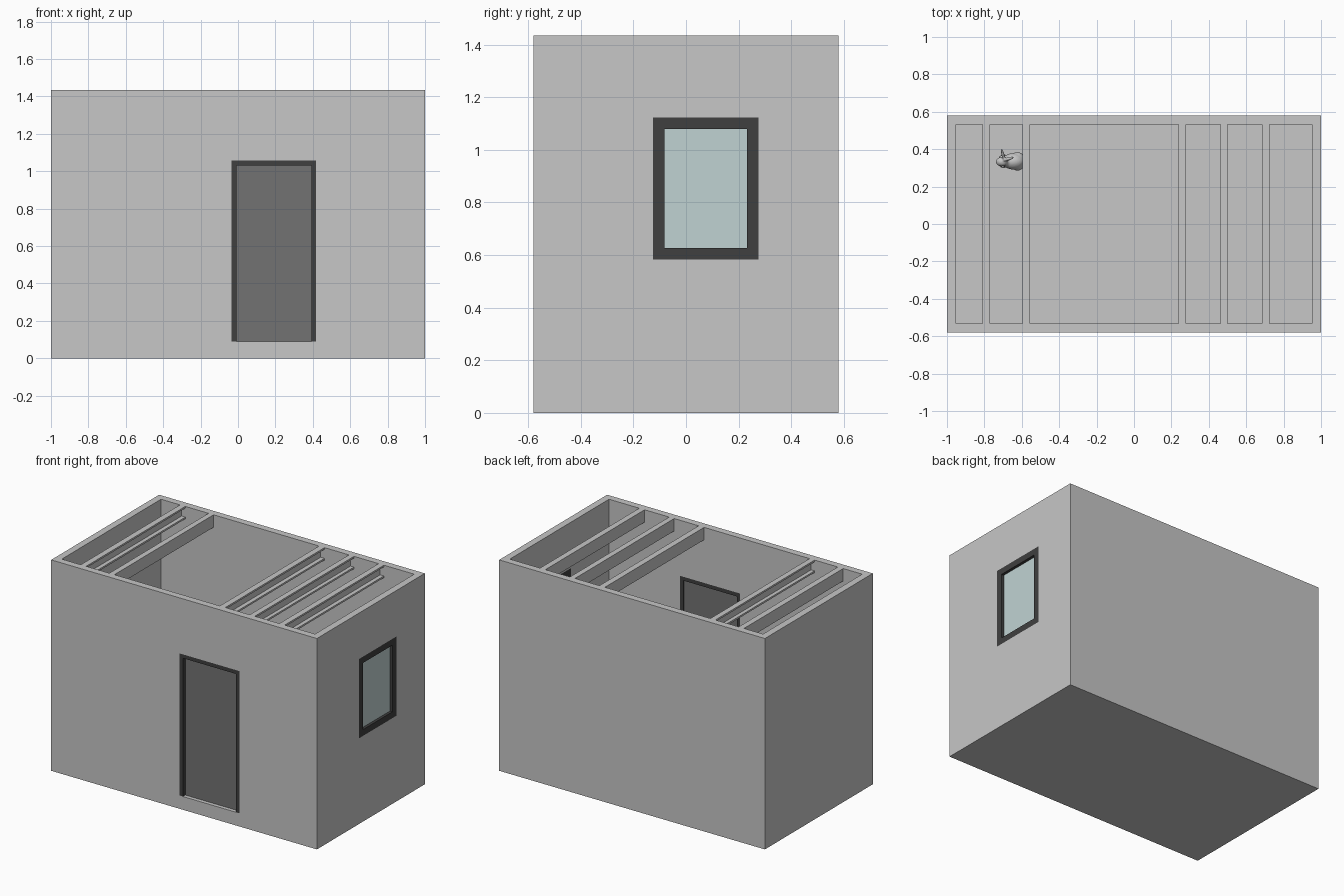
import bpy, bmesh
from mathutils import Matrix, Vector, Euler

if "Cube" in bpy.data.objects:
    bpy.data.objects.remove(bpy.data.objects["Cube"])


def material(name, r, g, b):
    m = bpy.data.materials.new(name)
    m.diffuse_color = (r, g, b, 1)
    m.use_nodes = True
    m.node_tree.nodes["Principled BSDF"].inputs["Base Color"].default_value = m.diffuse_color
    return m


GREY = material("wall grey", 0.57, 0.57, 0.57)
DARK = material("frame charcoal", 0.05, 0.05, 0.05)
DOOR = material("door grey", 0.17, 0.17, 0.17)
GLASS = material("pale glass", 0.53, 0.65, 0.65)

X, Y, H, T, FLOOR = 1.0, 0.58, 1.435, 0.047, 0.09


def add_object(name, bm, mat):
    bmesh.ops.recalc_face_normals(bm, faces=bm.faces[:])
    me = bpy.data.meshes.new(name)
    bm.to_mesh(me)
    bm.free()
    me.materials.append(mat)
    ob = bpy.data.objects.new(name, me)
    bpy.context.collection.objects.link(ob)
    return ob


def box(name, x0, x1, y0, y1, z0, z1, mat):
    bm = bmesh.new()
    centre = Vector((x0 + x1, y0 + y1, z0 + z1)) / 2
    bmesh.ops.create_cube(bm, size=1, matrix=Matrix.Translation(centre)
                          @ Matrix.Diagonal((x1 - x0, y1 - y0, z1 - z0, 1)))
    return add_object(name, bm, mat)


def prism(name, points, direction, mat):
    """Extrude a closed outline along a direction."""
    bm = bmesh.new()
    face = bm.faces.new([bm.verts.new(p) for p in points])
    out = bmesh.ops.extrude_face_region(bm, geom=[face], use_keep_orig=True)
    verts = [v for v in out["geom"] if isinstance(v, bmesh.types.BMVert)]
    bmesh.ops.translate(bm, verts=verts, vec=direction)
    return add_object(name, bm, mat)


def bake(ob):
    """Apply all modifiers of an object."""
    dg = bpy.context.evaluated_depsgraph_get()
    me = bpy.data.meshes.new_from_object(ob.evaluated_get(dg))
    ob.modifiers.clear()
    ob.data = me


def cut(ob, cutter):
    mod = ob.modifiers.new("cut", "BOOLEAN")
    mod.operation = "DIFFERENCE"
    mod.solver = "EXACT"
    mod.object = cutter
    bake(ob)
    bpy.data.objects.remove(cutter)


# Door and window outlines
DX0, DX1, DZ1, DB = -0.035, 0.418, 1.057, 0.026
WY0, WY1, WZ0, WZ1, WB = -0.125, 0.275, 0.583, 1.122, 0.043

# Open-topped shell with door and window openings
shell = box("room_shell", -X, X, -Y, Y, 0, H, GREY)
cut(shell, box("inside_cutter", -X + T, X - T, -Y + T, Y - T, FLOOR, H + 1, GREY))
cut(shell, box("door_cutter", DX0, DX1, -Y - 0.1, -Y + T + 0.1, FLOOR, DZ1, GREY))
cut(shell, box("window_cutter", X - T - 0.1, X + 0.1, WY0, WY1, WZ0, WZ1, GREY))

# Door frame (open at the bottom) and recessed door leaf
outline = [(DX0, FLOOR), (DX0, DZ1), (DX1, DZ1), (DX1, FLOOR),
           (DX1 - DB, FLOOR), (DX1 - DB, DZ1 - DB),
           (DX0 + DB, DZ1 - DB), (DX0 + DB, FLOOR)]
prism("door_frame", [(x, -Y, z) for x, z in outline], (0, T, 0), DARK)
box("door_leaf", DX0 + DB, DX1 - DB, -Y + 0.026, -Y + 0.04, FLOOR, DZ1 - DB, DOOR)

# Window frame and pane
frame = box("window_frame", X - T, X, WY0, WY1, WZ0, WZ1, DARK)
cut(frame, box("pane_cutter", X - T - 0.1, X + 0.1, WY0 + WB, WY1 - WB,
               WZ0 + WB, WZ1 - WB, DARK))
box("window_pane", X - 0.028, X - 0.019, WY0 + WB, WY1 - WB,
    WZ0 + WB, WZ1 - WB, GLASS)

# Ceiling beams: C channels spanning the room, (x0, x1, open side)
BH, BT = 0.085, 0.012
beams = [(-0.81, -0.77, 1), (-0.595, -0.557, -1), (0.237, 0.278, 1),
         (0.462, 0.5, 1), (0.685, 0.725, 1)]
for i, (x0, x1, side) in enumerate(beams):
    web, lip = (x0, x1) if side > 0 else (x1, x0)
    inner = web + side * BT
    lo, hi = H - BH, H
    section = [(web, lo), (lip, lo), (lip, lo + BT), (inner, lo + BT),
               (inner, hi - BT), (lip, hi - BT), (lip, hi), (web, hi)]
    prism(f"ceiling_beam_{i + 1}", [(x, -Y + T, z) for x, z in section],
          (0, 2 * (Y - T), 0), GREY)

# Small rabbit ornament on the floor: blended ellipsoids (offset, radii, tilt)
parts = [
    ((0.000, 0.000, 0.050), (0.060, 0.044, 0.048), (0, 0, 0)),       # body
    ((0.022, 0.000, 0.042), (0.042, 0.050, 0.042), (0, 0, 0)),       # haunches
    ((-0.035, 0.000, 0.055), (0.030, 0.034, 0.045), (0, 0, 0)),      # chest
    ((-0.062, -0.002, 0.097), (0.032, 0.025, 0.025), (0, -0.3, 0)),  # head
    ((-0.055, 0.032, 0.126), (0.008, 0.042, 0.014), (0.5, 0, 0.25)),  # ear
    ((-0.030, 0.012, 0.128), (0.038, 0.009, 0.014), (0, -0.5, 0.3)),  # ear
    ((0.066, 0.000, 0.030), (0.017, 0.017, 0.017), (0, 0, 0)),       # tail
    ((-0.050, 0.022, 0.010), (0.026, 0.012, 0.010), (0, 0, 0)),      # front paw
    ((-0.050, -0.022, 0.010), (0.026, 0.012, 0.010), (0, 0, 0)),     # front paw
    ((0.005, 0.000, 0.012), (0.050, 0.045, 0.012), (0, 0, 0)),       # feet
]
bm = bmesh.new()
for pos, radii, tilt in parts:
    m = (Matrix.Translation(Vector((-0.645, 0.335, FLOOR)) + Vector(pos))
         @ Euler(tilt).to_matrix().to_4x4() @ Matrix.Diagonal((*radii, 1)))
    bmesh.ops.create_icosphere(bm, subdivisions=3, radius=1, matrix=m)
rabbit = add_object("rabbit_ornament", bm, GREY)
remesh = rabbit.modifiers.new("blend", "REMESH")
remesh.mode = "VOXEL"
remesh.voxel_size = 0.004
smooth = rabbit.modifiers.new("soften", "SMOOTH")
smooth.iterations = 3
bake(rabbit)
for p in rabbit.data.polygons:
    p.use_smooth = True
    p.material_index = 0
if not rabbit.data.materials:
    rabbit.data.materials.append(GREY)
